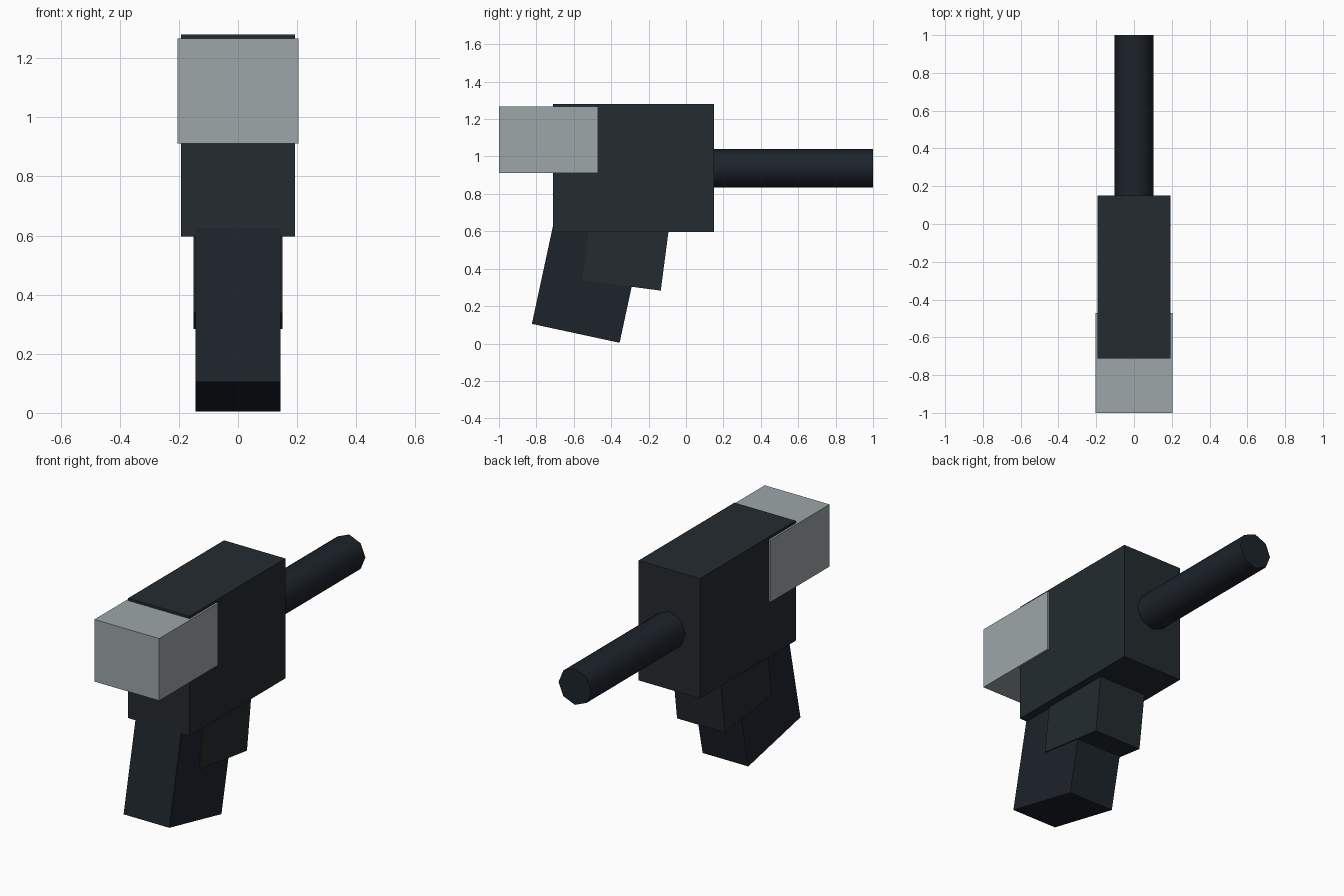
import bpy, math

if "Cube" in bpy.data.objects:
    bpy.data.objects.remove(bpy.data.objects["Cube"])


def material(name, color):
    m = bpy.data.materials.new(name)
    m.diffuse_color = (*color, 1)
    m.use_nodes = True
    m.node_tree.nodes["Principled BSDF"].inputs["Base Color"].default_value = m.diffuse_color
    return m


dark = material("dark_metal", (0.017, 0.024, 0.028))
blue_black = material("blue_black", (0.012, 0.017, 0.024))
steel = material("steel", (0.34, 0.38, 0.39))


def prism(name, half_width, outline, mat):
    """Extrude a side (y, z) outline symmetrically across x."""
    n = len(outline)
    verts = [(x, y, z) for x in (-half_width, half_width) for y, z in outline]
    faces = [tuple(reversed(range(n))), tuple(range(n, 2 * n))]
    faces += [(i, (i + 1) % n, (i + 1) % n + n, i + n) for i in range(n)]
    mesh = bpy.data.meshes.new(name)
    mesh.from_pydata(verts, [], faces)
    mesh.materials.append(mat)
    obj = bpy.data.objects.new(name, mesh)
    bpy.context.collection.objects.link(obj)
    return obj


def rect(y0, y1, z0, z1):
    return [(y0, z0), (y1, z0), (y1, z1), (y0, z1)]


# Main housing and the pale block wrapped over its rear
prism("body", 0.193, rect(-0.712, 0.15, 0.597, 1.28), dark)
prism("rear_block", 0.204, rect(-1.0, -0.47, 0.912, 1.266), steel)

# Slanted handle, tops buried in the housing
prism("grip", 0.144, [(-0.824, 0.105), (-0.355, 0.004), (-0.226, 0.603), (-0.695, 0.704)], blue_black)
prism("trigger_block", 0.151, [(-0.555, 0.338), (-0.135, 0.283), (-0.092, 0.611), (-0.512, 0.666)], dark)

# Eight-sided smooth barrel
bpy.ops.mesh.primitive_cylinder_add(vertices=8, radius=0.103, depth=0.87,
                                    location=(0, 0.565, 0.937),
                                    rotation=(math.pi / 2, 0, 0))
barrel = bpy.context.object
barrel.name = "barrel"
barrel.data.materials.append(blue_black)
bpy.ops.object.shade_smooth_by_angle(angle=math.radians(50))
